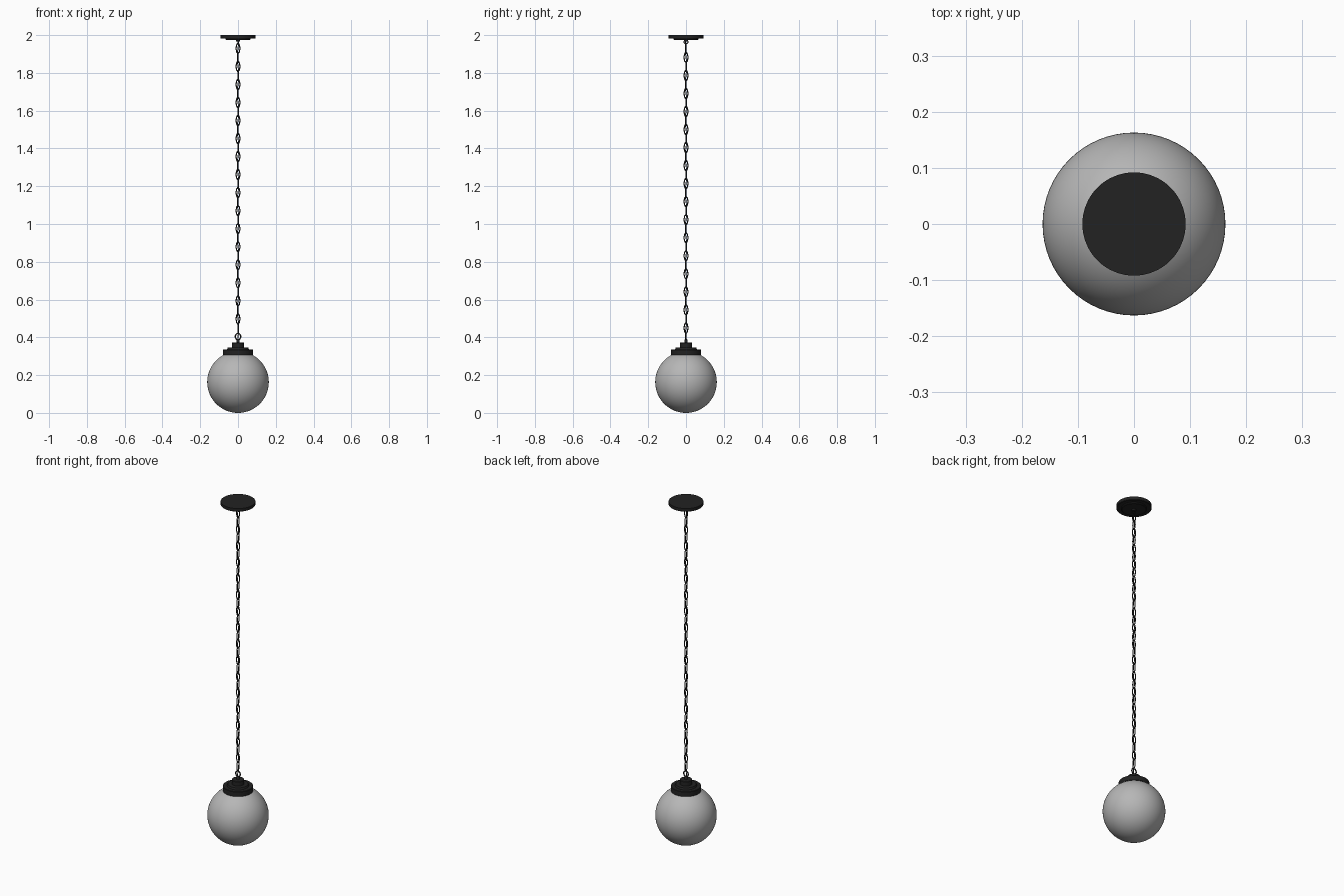
import bpy, math, random
from mathutils import Vector

if "Cube" in bpy.data.objects:
    bpy.data.objects.remove(bpy.data.objects["Cube"])

random.seed(4)


def material(name, rgb):
    m = bpy.data.materials.new(name)
    m.diffuse_color = (*rgb, 1)
    m.use_nodes = True
    m.node_tree.nodes["Principled BSDF"].inputs["Base Color"].default_value = m.diffuse_color
    return m


BLACK = material("black metal", (0.016, 0.016, 0.016))
GLASS = material("frosted grey glass", (0.47, 0.47, 0.47))


def mesh_object(name, verts, faces, mat, angle=35):
    me = bpy.data.meshes.new(name)
    me.from_pydata(verts, [], faces)
    me.materials.append(mat)
    ob = bpy.data.objects.new(name, me)
    bpy.context.collection.objects.link(ob)
    bpy.ops.object.select_all(action='DESELECT')
    bpy.context.view_layer.objects.active = ob
    ob.select_set(True)
    bpy.ops.object.shade_smooth_by_angle(angle=math.radians(angle))
    return ob


def lathe(name, profile, mat, n=64):
    """Revolve (radius, z) points, listed from bottom to top, around z."""
    verts, faces, rings = [], [], []
    for r, z in profile:
        if r < 1e-5:
            rings.append([len(verts)] * n)
            verts.append((0, 0, z))
        else:
            rings.append(list(range(len(verts), len(verts) + n)))
            verts += [(r * math.cos(2 * math.pi * i / n),
                       r * math.sin(2 * math.pi * i / n), z) for i in range(n)]
    for a, b in zip(rings, rings[1:]):
        for i in range(n):
            j = (i + 1) % n
            faces.append(list(dict.fromkeys((a[i], a[j], b[j], b[i]))))
    return mesh_object(name, verts, faces, mat)


def oval_link(name, z, half_w, half_h, wire, turn, n=24, k=8):
    """Closed oval of round wire standing upright, turned about z."""
    verts, faces = [], []
    side = Vector((math.cos(turn), math.sin(turn), 0))
    up = Vector((0, 0, 1))
    across = side.cross(up)
    for i in range(n):
        t = 2 * math.pi * i / n
        c, s = math.cos(t), math.sin(t)
        centre = side * half_w * c + up * (z + half_h * s)
        out = (side * half_h * c + up * half_w * s).normalized()
        for j in range(k):
            a = 2 * math.pi * j / k
            verts.append(centre + wire * (out * math.cos(a) - across * math.sin(a)))
            i2, j2 = (i + 1) % n, (j + 1) % k
            faces.append((i * k + j, i2 * k + j, i2 * k + j2, i * k + j2))
    return mesh_object(name, verts, faces, BLACK, 60)


# Glass globe, open where it enters the cap
R = 0.163
a0, a1 = -math.pi / 2, math.acos(0.068 / R)
steps = 36
globe = [(R * math.cos(a0 + (a1 - a0) * i / steps),
          R + R * math.sin(a0 + (a1 - a0) * i / steps)) for i in range(steps + 1)]
globe[0] = (0, 0)
lathe("globe", globe, GLASS)

# Stepped cap and neck holding the globe
lathe("globe_cap", [(0, 0.307), (0.08, 0.307), (0.08, 0.334), (0.078, 0.336),
                    (0.058, 0.336), (0.054, 0.346), (0.033, 0.347),
                    (0.033, 0.371), (0.031, 0.373), (0, 0.373)], BLACK)
lathe("cap_stem", [(0.009, 0.372), (0.009, 0.384), (0.006, 0.39), (0, 0.39)], BLACK, 24)

# Ceiling canopy
lathe("ceiling_canopy", [(0, 1.974), (0.062, 1.974), (0.066, 1.977), (0.066, 1.981),
                         (0.09, 1.981), (0.092, 1.983), (0.092, 2.0), (0, 2.0)], BLACK)
lathe("canopy_hub", [(0, 1.966), (0.009, 1.966), (0.012, 1.975)], BLACK, 24)

# Attachment rings at both ends of the chain
oval_link("lower_ring", 0.404, 0.0145, 0.0165, 0.0035, 0)
oval_link("upper_ring", 1.964, 0.010, 0.010, 0.003, math.pi / 2)

# Chain: links alternate between the two upright planes
LINKS, Z0, Z1 = 32, 0.45, 1.93
pitch = (Z1 - Z0) / (LINKS - 1)
for i in range(LINKS):
    turn = (math.pi / 2 if i % 2 == 0 else 0) + random.uniform(-0.12, 0.12)
    oval_link(f"chain_link_{i + 1}", Z0 + i * pitch, 0.0098, 0.027, 0.0029, turn)

# Power cord woven through the chain
cu = bpy.data.curves.new("power_cord", 'CURVE')
cu.dimensions = '3D'
cu.bevel_depth = 0.0025
cu.bevel_resolution = 2
N = 160
sp = cu.splines.new('POLY')
sp.points.add(N)
for i, p in enumerate(sp.points):
    z = 0.38 + (1.975 - 0.38) * i / N
    ph = (z - Z0) / pitch * math.pi / 2
    p.co = (0.004 * math.cos(ph), 0.004 * math.sin(ph), z, 1)
cu.materials.append(BLACK)
cord = bpy.data.objects.new("power_cord", cu)
bpy.context.collection.objects.link(cord)
bpy.ops.object.select_all(action='DESELECT')
bpy.context.view_layer.objects.active = cord
cord.select_set(True)
bpy.ops.object.convert(target='MESH')
